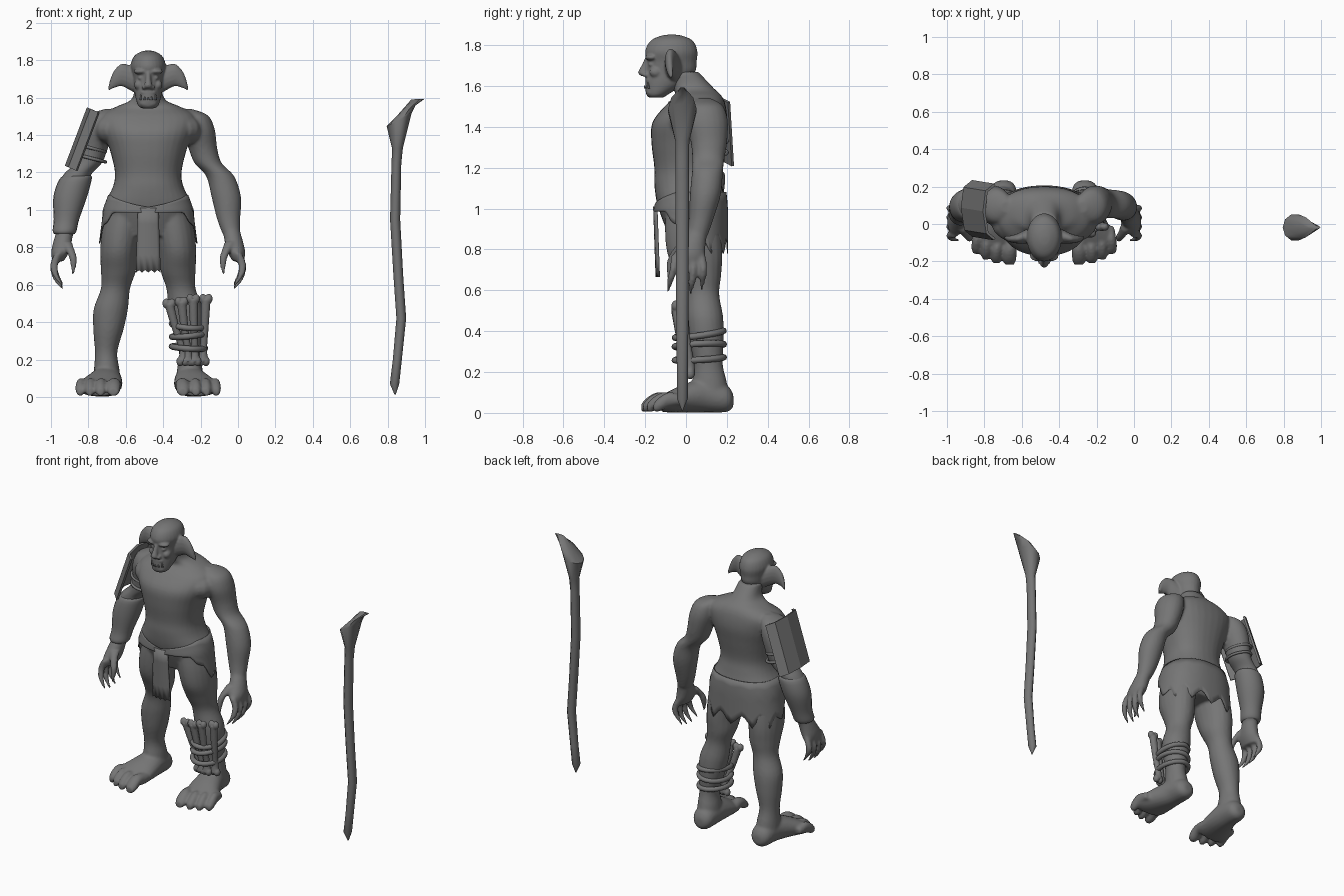
import bpy, bmesh, math
from mathutils import Vector, Matrix

CX = -0.48  # centre line of the figure
mat = bpy.data.materials.new("dark grey")
mat.diffuse_color = (0.18, 0.18, 0.18, 1)


def smooth_rows(rows, k):
    """Catmull-Rom interpolation between cross-sections."""
    out = []
    for i in range(len(rows) - 1):
        p = [rows[max(i - 1, 0)], rows[i], rows[i + 1], rows[min(i + 2, len(rows) - 1)]]
        for j in range(k):
            t = j / k
            out.append([0.5 * (2*b + (c - a)*t + (2*a - 5*b + 4*c - d)*t*t + (3*b - a - 3*c + d)*t**3)
                        for a, b, c, d in zip(*p)])
    return out + [list(rows[-1])]


def loft(bm, rows, axis="z", sides=20, k=4, s=1, tilt=None, e=1.0):
    """Closed loft of elliptical rings (x, y, z, r1, r2) along an axis; e < 1 makes them boxier."""
    rows = smooth_rows(rows, k) if k > 1 else rows
    rings = []
    for n, (x, y, z, a, b) in enumerate(rows):
        ring = []
        for i in range(sides):
            t = 2 * math.pi * i / sides
            c, d = math.cos(t), math.sin(t)
            c = max(a, .001) * math.copysign(abs(c) ** e, c)
            d = max(b, .001) * math.copysign(abs(d) ** e, d)
            o = {"z": (c, d, 0), "y": (c, 0, d), "x": (0, c, d)}[axis]
            lift = tilt[n] * c if tilt else 0
            ring.append(bm.verts.new(((x + o[0]) * s, y + o[1], z + o[2] + lift)))
        rings.append(ring)
    for p, q in zip(rings, rings[1:]):
        for i in range(sides):
            j = (i + 1) % sides
            bm.faces.new((p[i], p[j], q[j], q[i]))
    bm.faces.new(rings[0])
    bm.faces.new(rings[-1])


def ball(bm, loc, size):
    bmesh.ops.create_uvsphere(bm, u_segments=14, v_segments=10, radius=1,
                              matrix=Matrix.Translation(loc) @ Matrix.Diagonal((*size, 1)))


def finish(bm, name, x=CX, voxel=0, soft=3, smooth=True, thick=0):
    bmesh.ops.recalc_face_normals(bm, faces=bm.faces)
    me = bpy.data.meshes.new(name)
    bm.to_mesh(me)
    bm.free()
    me.materials.append(mat)
    ob = bpy.data.objects.new(name, me)
    bpy.context.collection.objects.link(ob)
    ob.location.x = x
    for p in me.polygons:
        p.use_smooth = smooth
    if voxel:
        r = ob.modifiers.new("blend", "REMESH")
        r.mode, r.voxel_size, r.use_smooth_shade = "VOXEL", voxel, True
        m = ob.modifiers.new("soften", "SMOOTH")
        m.factor, m.iterations = 0.5, soft
    if thick:
        ob.modifiers.new("thickness", "SOLIDIFY").thickness = thick
    return ob


# Body: torso, arms, hands, legs and feet blended together
bm = bmesh.new()
loft(bm, [(0, .03, .86, .17, .11), (0, .035, .95, .222, .152), (0, .025, 1.03, .233, .168),
          (0, .01, 1.12, .19, .165), (0, .005, 1.2, .178, .16), (0, .008, 1.32, .205, .177),
          (0, .018, 1.42, .24, .183), (0, .045, 1.50, .25, .15), (0, .062, 1.55, .175, .113),
          (0, .035, 1.59, .09, .1), (0, -.015, 1.67, .07, .075)], sides=32, e=.87)
ARM = [(.2, .09, 1.54, .03, .03), (.245, .095, 1.505, .075, .085), (.268, .1, 1.43, .088, .105),
       (.292, .112, 1.33, .077, .09), (.32, .11, 1.25, .073, .08), (.385, .105, 1.18, .075, .076),
       (.417, .095, 1.07, .079, .076), (.43, .075, .95, .062, .06), (.445, .055, .87, .047, .052)]
for s in (1, -1):
    loft(bm, ARM, s=s)
    # palm, thumb and clawed fingers
    loft(bm, [(.445, .055, .89, .045, .05), (.46, .03, .82, .05, .066), (.472, .015, .77, .047, .078),
              (.482, .01, .725, .03, .07)], s=s)
    loft(bm, [(.438, -.01, .83, .03, .03), (.415, -.055, .78, .024, .023), (.4, -.075, .73, .02, .02),
              (.403, -.085, .65, .006, .006)], s=s, sides=10)
    for i in range(4):
        y, dz = -.055 + .044 * i, (.0, -.015, -.012, .012)[i]
        loft(bm, [(.48, y, .77, .02, .02), (.503, y * 1.1, .71, .021, .019),
                  (.495, y * 1.2 - .01, .65 + dz, .017, .017), (.455, y * 1.25 - .02, .59 + dz, .006, .006)],
             s=s, sides=10)
    # leg
    loft(bm, [(.12, .03, 1.0, .1, .13), (.143, .035, .88, .105, .138), (.157, .045, .77, .1, .134),
              (.16, .065, .67, .093, .107), (.175, .08, .58, .078, .083), (.2, .092, .47, .092, .09),
              (.213, .1, .36, .081, .085), (.225, .11, .24, .06, .07), (.222, .115, .15, .068, .085),
              (.22, .12, .06, .075, .09)], s=s)
    # foot and toes
    loft(bm, [(.217, .232, .06, .03, .03), (.218, .2, .07, .065, .066), (.222, .1, .085, .08, .083),
              (.24, 0, .073, .103, .071), (.262, -.08, .055, .12, .053), (.267, -.12, .045, .108, .04)],
         axis="y", s=s)
    for x, tip, r in ((.183, -.218, .04), (.252, -.21, .031), (.308, -.19, .029), (.36, -.16, .028)):
        loft(bm, [(x - .01, tip + .15, .06, r * .85, r * .85), (x, tip + .08, .066, r * .92, .036),
                  (x + .003, tip + .03, .042, r * .95, .036), (x + .003, tip, .026, r * .65, .02)],
             axis="y", s=s, sides=12)
    # front of the shoulder
    ball(bm, (.18 * s, .03, 1.43), (.11, .12, .085))
finish(bm, "body", voxel=.009, soft=5)

# Head with brow, nose, cheeks, lips, jaw and ears
bm = bmesh.new()
loft(bm, [(0, -.145, 1.543, .035, .035), (0, -.14, 1.56, .055, .055), (0, -.105, 1.61, .07, .095),
          (0, -.075, 1.67, .078, .12), (0, -.07, 1.72, .085, .122), (0, -.072, 1.77, .094, .128),
          (0, -.07, 1.82, .077, .105), (0, -.07, 1.845, .04, .055), (0, -.07, 1.852, .01, .01)], sides=28)
loft(bm, [(0, -.185, 1.74, .014, .014), (0, -.198, 1.7, .015, .02), (0, -.21, 1.665, .022, .025),
          (0, -.2, 1.648, .024, .018)], sides=12)
ball(bm, (0, -.18, 1.628), (.045, .02, .012))
ball(bm, (0, -.175, 1.57), (.045, .022, .024))
for s in (1, -1):
    ball(bm, (.037 * s, -.168, 1.74), (.042, .032, .016))
    ball(bm, (.052 * s, -.148, 1.668), (.024, .032, .026))
    ball(bm, (.022 * s, -.195, 1.655), (.014, .02, .012))
    ball(bm, (.036 * s, -.168, 1.705), (.02, .016, .012))
    loft(bm, [(.065, -.06, 1.69, .045, .07), (.11, -.07, 1.712, .035, .066), (.145, -.078, 1.721, .026, .06),
              (.18, -.08, 1.7, .018, .048), (.2, -.077, 1.675, .013, .032), (.214, -.07, 1.645, .006, .01)],
         axis="x", s=s, sides=14)
finish(bm, "head", voxel=.006)

# Teeth
bm = bmesh.new()
for x, h in ((-.04, .03), (-.018, .018), (0, .014), (.018, .018), (.04, .03)):
    y = -.2 + abs(x) * .45
    loft(bm, [(x, y, 1.588, .008, .007), (x, y - .004, 1.588 + h, .002, .002)], sides=6, k=1)
finish(bm, "teeth")

# Ragged hide skirt: low at the back, swept up to the front
bm = bmesh.new()
N, ROWS = 72, 7
cols = []
for i in range(N):
    t = 2 * math.pi * i / N
    d = min(t, 2 * math.pi - t)  # angle away from the front
    top = 1.015 + .065 * min(1, d / 1.2)
    drop = min(1, max(0, (d - .85) / .9))
    hem = .985 + (.815 - .985) * drop + drop * .035 * (-1, -.2, .5, 1, .6, -.3)[i % 6]
    col = []
    for j in range(ROWS):
        z = top + (hem - top) * j / (ROWS - 1)
        u = min(1, max(0, (z - 1.0) / .08))
        rx = .244 - .03 * u + .13 * max(0, .97 - z)
        ca, sa = math.cos(t), math.sin(t)
        col.append(bm.verts.new((rx * math.copysign(abs(sa) ** .87, sa),
                                 .025 - (.181 - .008 * u) * math.copysign(abs(ca) ** .87, ca), z)))
    cols.append(col)
for i in range(N):
    p, q = cols[i], cols[(i + 1) % N]
    for j in range(ROWS - 1):
        bm.faces.new((p[j], q[j], q[j + 1], p[j + 1]))
finish(bm, "skirt", thick=.006)

# Front loin flap with a frayed end
bm = bmesh.new()
cols = []
for i in range(9):
    u = i / 4 - 1
    end = .665 + (.0, .014)[i % 2]
    cols.append([bm.verts.new((u * (.055 + .012 * f), -.161 + .012 * f + .012 * u * u, 1.01 + (end - 1.01) * f))
                 for f in (0, .25, .5, .75, 1)])
for p, q in zip(cols, cols[1:]):
    for j in range(4):
        bm.faces.new((p[j], q[j], q[j + 1], p[j + 1]))
finish(bm, "loin_flap", thick=.01)

# Forearm bracer with flared rims
bm = bmesh.new()
loft(bm, [(.372, .105, 1.185, .065, .065), (.388, .104, 1.165, .086, .086), (.417, .095, 1.07, .09, .088),
          (.437, .075, .95, .068, .07), (.447, .06, .89, .064, .068), (.448, .058, .872, .055, .06)], s=-1)
finish(bm, "bracer")


def rope(name, loc, rx, ry, r, rot):
    bm = bmesh.new()
    M = Matrix.Translation(loc) @ Matrix.Rotation(rot[0], 4, "X") @ Matrix.Rotation(rot[1], 4, "Y")
    rings = []
    for i in range(28):
        a = 2 * math.pi * i / 28
        rings.append([bm.verts.new(M @ Vector(((rx + r * math.cos(b)) * math.cos(a),
                      (ry + r * math.cos(b)) * math.sin(a), r * math.sin(b))))
                      for b in [math.pi * k / 4 for k in range(8)]])
    for p, q in zip(rings, rings[1:] + rings[:1]):
        for k in range(8):
            bm.faces.new((p[k], p[(k + 1) % 8], q[(k + 1) % 8], q[k]))
    finish(bm, name)


for z in (1.33, 1.275):
    rope("arm_strap", (-.302, .113, z), .076, .088, .009, (0, .25))
for z, a, b in ((.385, .14, .08), (.33, .05, -.1), (.265, .06, .06)):
    rope("shin_rope", (.215, .065, z), .09, .12, .016, (a, b))

# Bones tied around the shin
for x0, y0, x1, y1, z1 in ((.185, .0, .112, -.035, .495), (.212, -.005, .178, -.05, .505),
                           (.25, -.005, .24, -.05, .52), (.295, .02, .308, -.015, .52)):
    bm = bmesh.new()
    loft(bm, [(x0, y0, .19, .028, .026), (x0, y0, .25, .02, .02),
              ((x0 + x1) / 2, (y0 + y1) / 2, .36, .021, .02), (x1, y1, z1, .026, .024)], sides=12)
    for s in (-1, 1):
        ball(bm, (x0 + .014 * s, y0, .19), (.021, .023, .026))
        ball(bm, (x1 + .016 * s, y1, z1 + .005), (.021, .022, .026))
    finish(bm, "shin_bone", voxel=.005, soft=2)

# Curved shoulder plate on the outer arm
bm = bmesh.new()
ends = [[bm.verts.new((x - n * .92, y + dy, z + n * .4))
         for y, n in ((-.075, 0), (-.04, .045), (.08, .065), (.19, .05), (.228, 0))]
        for x, z, dy in ((-.268, 1.522, -.012), (-.386, 1.21, .007))]
for i in range(4):
    bm.faces.new((ends[0][i], ends[0][i + 1], ends[1][i + 1], ends[1][i]))
finish(bm, "shoulder_plate", smooth=False, thick=.014)

# Wooden staff with a hooked, faceted top
bm = bmesh.new()
Y = -.018
loft(bm, [(.84, Y, .012, .003, .003), (.837, Y, .07, .025, .028), (.852, Y, .2, .024, .028), (.873, Y, .42, .026, .031),
          (.857, Y, .65, .026, .032), (.84, Y, .95, .027, .034), (.847, Y, 1.25, .026, .034),
          (.853, Y, 1.33, .029, .036), (.861, Y, 1.48, .066, .073), (.905, Y, 1.537, .045, .056),
          (.962, Y, 1.592, .035, .01)],
     sides=10, k=1, tilt=[0] * 7 + [.1, .5, .5, .03])
staff = finish(bm, "staff", x=0)
bpy.context.view_layer.objects.active = staff
staff.select_set(True)
bpy.ops.object.shade_smooth_by_angle(angle=math.radians(50))
